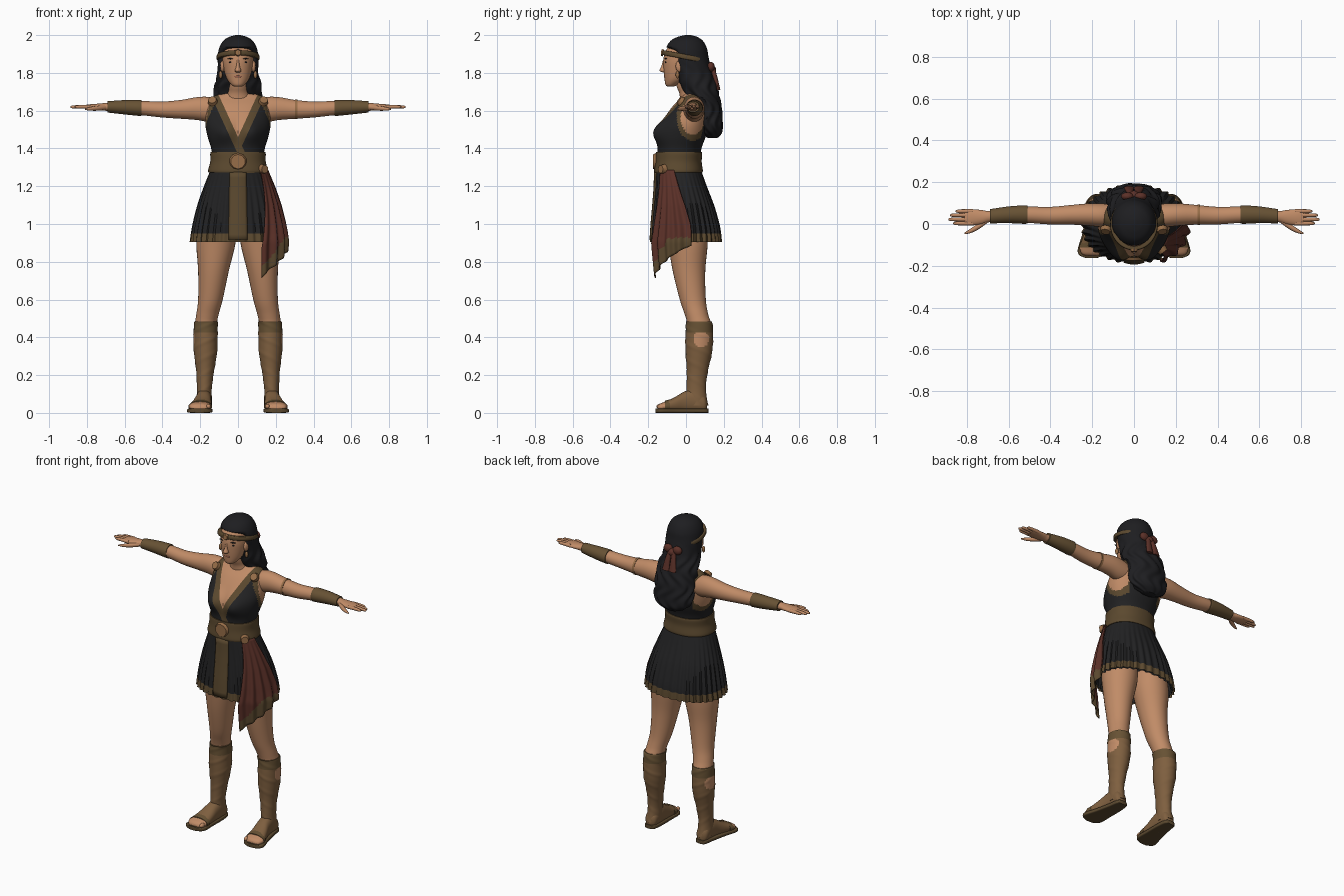
import bpy, bmesh, math
from mathutils import Vector


def material(name, rgb):
    m = bpy.data.materials.new(name)
    m.diffuse_color = (*rgb, 1)
    return m


SKIN = material("skin", (0.53, 0.26, 0.135))
BLACK = material("black cloth", (0.016, 0.016, 0.017))
HAIR = material("dark hair", (0.013, 0.013, 0.015))
TRIM = material("brown trim", (0.105, 0.066, 0.028))
CUFF = material("bracer leather", (0.135, 0.083, 0.034))
BOOT = material("boot leather", (0.21, 0.115, 0.05))
RED = material("red cloth", (0.105, 0.03, 0.021))
BRASS = material("brass", (0.31, 0.155, 0.065))
LIPS = material("lips", (0.33, 0.12, 0.075))


def finish(name, bm, mats, rule=None, mirror=False, solid=0):
    bmesh.ops.recalc_face_normals(bm, faces=bm.faces[:])
    for f in bm.faces:
        f.smooth = True
        if rule:
            f.material_index = rule(f.calc_center_median())
    me = bpy.data.meshes.new(name)
    bm.to_mesh(me)
    bm.free()
    for m in mats:
        me.materials.append(m)
    ob = bpy.data.objects.new(name, me)
    bpy.context.collection.objects.link(ob)
    if solid:
        ob.modifiers.new("thickness", "SOLIDIFY").thickness = solid
    if mirror:
        ob.modifiers.new("mirror", "MIRROR")
    return ob


def sample(rings, t):
    """Smooth interpolation of ring values at list position t."""
    i = min(int(t), len(rings) - 2)
    f = t - i
    p = [rings[max(0, min(len(rings) - 1, i + k))] for k in (-1, 0, 1, 2)]
    return [b + 0.5 * f * (c - a + f * (2*a - 5*b + 4*c - d + f * (3*(b - c) + d - a)))
            for a, b, c, d in zip(*p)]


def loft(name, axis, rings, mats, rule=None, n=32, sub=5, power=2.0, mod=None,
         cuts=(), caps=True, mirror=False):
    """Skin rings (position, centre 1, centre 2, radius 1, radius 2) along an axis."""
    bm = bmesh.new()
    loops = []
    for k in range((len(rings) - 1) * sub + 1):
        t, c1, c2, r1, r2 = sample(rings, k / sub)
        loop = []
        for j in range(n):
            a = math.tau * j / n
            c, s = math.cos(a), math.sin(a)
            u = c1 + r1 * math.copysign(abs(c) ** (2 / power), c)
            v = c2 + r2 * math.copysign(abs(s) ** (2 / power), s)
            p = Vector({"z": (u, v, t), "x": (t, u, v), "y": (u, t, v)}[axis])
            loop.append(bm.verts.new(mod(p, a, c1, c2) if mod else p))
        loops.append(loop)
    for A, B in zip(loops, loops[1:]):
        for j in range(n):
            bm.faces.new((A[j], A[(j+1) % n], B[(j+1) % n], B[j]))
    if caps:
        bm.faces.new(loops[0])
        bm.faces.new(loops[-1])
    for co, no in cuts:
        bmesh.ops.bisect_plane(bm, geom=bm.verts[:] + bm.edges[:] + bm.faces[:],
                               plane_co=co, plane_no=no, dist=1e-5)
    return finish(name, bm, mats, rule, mirror)


def sheet(name, func, nu, nv, mats, rule=None, solid=0.006):
    bm = bmesh.new()
    g = [[bm.verts.new(func(i / nu, j / nv)) for i in range(nu + 1)] for j in range(nv + 1)]
    for j in range(nv):
        for i in range(nu):
            bm.faces.new((g[j][i], g[j][i+1], g[j+1][i+1], g[j+1][i]))
    return finish(name, bm, mats, rule, solid=solid)


def ball(name, loc, radii, mat, mirror=False):
    bm = bmesh.new()
    bmesh.ops.create_uvsphere(bm, u_segments=16, v_segments=10, radius=1)
    for v in bm.verts:
        v.co = Vector([l + r * c for l, r, c in zip(loc, radii, v.co)])
    return finish(name, bm, [mat], mirror=mirror)


def disc(name, loc, normal, r, depth, mat, n=20, mirror=False):
    bm = bmesh.new()
    bmesh.ops.create_cone(bm, cap_ends=True, segments=n, radius1=r, radius2=r * 0.8, depth=depth)
    q = Vector(normal).to_track_quat("Z", "Y")
    for v in bm.verts:
        v.co = q @ v.co + Vector(loc)
    return finish(name, bm, [mat], mirror=mirror)


# Bodice: wrap neckline, arm openings and straps coloured by rule
SL, V0, W = 0.46, 1.46, 0.042


def bodice_rule(c):
    e = math.hypot((c.y - 0.035) / 0.085, (c.z - 1.565) / 0.125)
    if abs(c.x) > 0.105 and e < 1:
        return 0 if e < 0.74 else 2
    if c.y > 0.035:
        return 0 if c.z > 1.66 and abs(c.x) < 0.1 else 1
    left, right = (s * c.x - SL * (c.z - V0) for s in (-1, 1))
    if left >= 0:
        return 2 if left < W else 1
    return 0 if right < 0 else 2 if right < W else 1


def bust(p, a, cx, cy):
    if p.y < cy:
        d = ((abs(p.x) - 0.075) / 0.06) ** 2 + ((p.z - 1.49) / 0.06) ** 2
        p.y -= 0.04 * math.exp(-d)
    return p


loft("bodice", "z", [(1.27, 0, -.04, .150, .122), (1.34, 0, -.04, .136, .115),
     (1.40, 0, -.034, .142, .116), (1.46, 0, -.022, .160, .125), (1.52, 0, -.008, .172, .124),
     (1.58, 0, .012, .170, .113), (1.63, 0, .025, .162, .09), (1.67, 0, .035, .14, .06),
     (1.69, 0, .035, .085, .045)], [SKIN, BLACK, TRIM], bodice_rule, n=96, sub=9, power=2.2,
     mod=bust, cuts=[((s * o, 0, V0), (s, 0, -SL)) for s in (-1, 1) for o in (0, W)])
disc("strap_clasp", (.135, -.03, 1.652), (.15, -.8, .6), .027, .02, BRASS, mirror=True)
loft("neck", "z", [(1.64, 0, .02, .075, .05), (1.69, 0, .015, .056, .05), (1.73, 0, .0, .05, .05),
     (1.80, 0, -.01, .05, .055)], [SKIN])

# Belt and buckles
loft("belt", "z", [(1.272, 0, -.04, .156, .127), (1.285, 0, -.04, .158, .129),
     (1.33, 0, -.04, .147, .123), (1.37, 0, -.037, .147, .123), (1.382, 0, -.037, .145, .121)],
     [TRIM], n=48, power=2.2)
disc("belt_buckle", (0, -.165, 1.33), (0, -1, 0), .048, .018, BRASS, 10)
disc("sash_clasp", (.135, -.125, 1.29), (.6, -.8, 0), .027, .025, BRASS, 12)

# Pleated skirt, hem trim and lining
SKIRT = [(1.285, 0, -.04, .146, .12), (1.19, 0, -.025, .182, .138), (1.10, 0, -.012, .211, .158),
         (1.0, 0, -.003, .234, .176), (.95, 0, 0, .243, .182), (.905, 0, 0, .249, .186)]


def pleat(p, a, cx, cy):
    k = 1 + 0.028 * min(1, (1.29 - p.z) * 4) * math.cos(34 * a)
    return Vector((p.x * k, cy + (p.y - cy) * k, p.z))


def hem(c):
    return 1 if c.z < 0.95 else 0


loft("skirt", "z", SKIRT, [BLACK, TRIM], hem, n=204, sub=4, power=2.2, mod=pleat, caps=False)
loft("skirt_lining", "z", [(z, x, y, a - .012, b - .012) for z, x, y, a, b in SKIRT], [BLACK],
     n=204, sub=2, power=2.2, mod=pleat, caps=False)


def skirt_at(z):
    z = max(z, 0.905)
    for A, B in zip(SKIRT, SKIRT[1:]):
        if z >= B[0]:
            f = (A[0] - z) / (A[0] - B[0])
            return [a + (b - a) * f for a, b in zip(A, B)][2:]
    return SKIRT[-1][2:]


def panel(u, v):
    z = 1.275 - 0.36 * v
    cy, rx, ry = skirt_at(z)
    return Vector(((u - .5) * (.09 + .012 * v), cy - ry - .009 + .01 * (2*u - 1) ** 2, z))


sheet("front_panel", panel, 8, 12, [TRIM])


# Draped sash with folds, hanging below the hem
def sash(u, v):
    z = 1.285 + (0.715 + 0.17 * u ** 0.8 - 1.285) * v
    cy, rx, ry = skirt_at(z)
    w = min(1, v * 1.4)
    a = math.radians((-44 - 20 * w) * (1 - u) + (-8 + 14 * w) * u)
    o = .016 + .009 * math.sin(u * 26) * w
    drop = max(0, 0.905 - z)
    c, s = math.cos(a), math.sin(a)
    return Vector(((rx + o) * abs(c) ** .91 - drop * .12 * u,
                   cy + (ry + o) * math.copysign(abs(s) ** .91, s) + drop * .1 * (1 - u), z))


def sash_rule(c):
    u = max(0, min(1, (c.x - .11) / .14))
    return 1 if c.z < 0.77 + 0.16 * u ** 1.3 else 0


sheet("sash", sash, 40, 36, [RED, TRIM], sash_rule)

# Head and face
loft("head", "z", [(1.727, 0, -.082, .018, .016), (1.738, 0, -.075, .036, .034),
     (1.77, 0, -.052, .06, .062), (1.82, 0, -.036, .075, .083), (1.87, 0, -.027, .082, .093),
     (1.92, 0, -.018, .078, .088), (1.97, 0, -.005, .045, .055)], [SKIN], n=40)
loft("nose", "z", [(1.803, 0, -.112, .012, .012), (1.812, 0, -.120, .017, .021),
     (1.835, 0, -.115, .010, .016), (1.868, 0, -.109, .008, .013)], [SKIN], n=14)
ball("mouth", (0, -.108, 1.781), (.024, .009, .008), LIPS)
ball("eye", (.034, -.106, 1.856), (.014, .006, .0055), HAIR, True)
ball("eyebrow", (.036, -.106, 1.875), (.02, .009, .003), HAIR, True)
ball("ear", (.082, -.035, 1.835), (.012, .02, .03), SKIN, True)
ball("earring", (.092, -.045, 1.79), (.01, .01, .02), BRASS, True)


# Hair: cap and long wavy fall, pulled back around the face
def wave(p, a, cx, cy):
    k = 1 + 0.055 * max(0, min(1, (1.86 - p.z) * 8)) * math.cos(9 * a + 3 * math.sin(p.z * 34))
    p = Vector((p.x * k, cy + (p.y - cy) * k, p.z))
    if p.z < 1.935:
        f = min(1, (1.935 - p.z) / .03)
        p.y += (max(p.y, -.04) - p.y) * f
    return p


loft("hair", "z", [(2.0, 0, .01, .012, .015), (1.991, 0, .008, .045, .05),
     (1.97, 0, .004, .078, .085), (1.93, 0, .003, .1, .108), (1.88, 0, .012, .107, .108),
     (1.80, 0, .035, .108, .105), (1.74, 0, .06, .12, .1), (1.68, 0, .085, .125, .09),
     (1.60, 0, .11, .128, .078), (1.53, 0, .125, .125, .068), (1.485, 0, .135, .1, .055),
     (1.455, 0, .14, .045, .025)], [HAIR], n=72, sub=7, mod=wave)


def tilt(p, a, cx, cy):
    p.z -= 0.19 * (p.y - cy)
    return p


loft("headband", "z", [(1.872, 0, -.002, .11, .12), (1.876, 0, -.002, .114, .124),
     (1.894, 0, -.002, .112, .122), (1.898, 0, -.002, .107, .117)], [TRIM], n=48, sub=2, mod=tilt)
disc("headband_jewel", (0, -.126, 1.907), (0, -1, .1), .02, .012, BRASS, 6)
# Ribbon tied at the back of the head
ball("ribbon_knot", (0, .135, 1.815), (.026, .025, .025), RED)
ball("ribbon_bow", (.032, .132, 1.832), (.03, .02, .026), RED, True)
loft("ribbon_tail", "z", [(1.82, .012, .142, .014, .012), (1.77, .02, .156, .018, .012),
     (1.71, .024, .172, .024, .01)], [RED], n=16, mirror=True)

# Arms, bracers and hands
loft("arm", "x", [(.11, .04, 1.60, .055, .06), (.16, .042, 1.607, .056, .066),
     (.22, .045, 1.611, .053, .060), (.30, .044, 1.607, .047, .050), (.40, .040, 1.606, .042, .042),
     (.50, .044, 1.613, .039, .038), (.60, .044, 1.618, .034, .033), (.69, .036, 1.62, .027, .022),
     (.73, .033, 1.62, .034, .018), (.78, .032, 1.62, .039, .014), (.81, .032, 1.62, .036, .010)],
     [SKIN], n=28, mirror=True)
loft("bracer", "x", [(.51, .045, 1.614, .043, .042), (.53, .045, 1.615, .044, .042),
     (.60, .044, 1.618, .040, .038), (.69, .037, 1.62, .034, .03)], [CUFF], n=28, mirror=True)
for i, (y, tip) in enumerate([(.003, .865), (.022, .888), (.042, .88), (.061, .855)]):
    loft(f"finger_{i + 1}", "x", [(.77, y, 1.62, .01, .011), (.82, y, 1.621, .0098, .010),
         (tip - .012, y, 1.62, .008, .008), (tip, y, 1.619, .003, .003)], [SKIN], n=10, sub=3,
         mirror=True)
loft("thumb", "x", [(.70, .018, 1.617, .012, .012), (.74, -.008, 1.613, .015, .013),
     (.78, -.032, 1.61, .011, .010), (.81, -.045, 1.608, .004, .004)], [SKIN], n=12, mirror=True)
loft("armlet", "x", [(.303, .044, 1.607, .049, .052), (.316, .044, 1.607, .049, .052)], [BRASS],
     n=28, sub=1)

# Legs, boots and feet
LEG = [(1.0, .112, 0, .1, .11), (.90, .117, .01, .104, .105), (.75, .130, .016, .081, .086),
       (.60, .146, .036, .065, .069), (.52, .162, .056, .059, .062), (.47, .170, .070, .058, .064),
       (.40, .172, .070, .058, .067), (.32, .172, .068, .056, .064), (.22, .174, .06, .043, .051),
       (.13, .178, .054, .036, .047), (.04, .18, .06, .038, .052)]
loft("leg", "z", LEG, [SKIN], mirror=True)


def boot_rule(c):
    if c.x > .19 and math.hypot((c.y - .08) / .042, (c.z - .39) / .04) < 1:
        return 2
    if c.z > .43:
        return 1
    return 0


def straps(p, a, cx, cy):
    k = 1.09 + .035 * max(0, math.cos(2 * a + 75 * p.z)) ** 3
    return Vector((cx + (p.x - cx) * k, cy + (p.y - cy) * k, p.z))


loft("boot", "z", [(.485, .168, .066, .057, .063)] + LEG[5:], [BOOT, CUFF, SKIN], boot_rule,
     n=48, sub=9, mod=straps, mirror=True)
loft("foot", "y", [(.112, .18, .04, .02, .025), (.095, .18, .05, .037, .045),
     (.04, .18, .063, .041, .062), (-.01, .184, .056, .044, .056), (-.06, .192, .043, .052, .04),
     (-.11, .20, .034, .058, .026), (-.14, .202, .03, .05, .018), (-.152, .202, .026, .03, .01)],
     [BOOT, SKIN], lambda c: 1 if c.y < -.105 else 0, n=28, power=2.3, mirror=True)
for i in range(5):
    ball(f"toe_{i + 1}", (.156 + .023 * i, -.137 + .006 * i, .034), (.0125, .02, .013), SKIN, True)
loft("toe_strap", "y", [(-.085, .196, .036, .059, .036), (-.112, .2, .033, .063, .031)], [CUFF],
     n=28, sub=2, mirror=True)
loft("sole", "y", [(.118, .18, .012, .02, .012), (.105, .18, .012, .036, .012),
     (.04, .182, .012, .046, .012), (-.05, .192, .012, .056, .012), (-.12, .202, .012, .067, .012),
     (-.148, .204, .012, .058, .012), (-.162, .204, .012, .03, .012)], [TRIM], n=28, power=5,
     mirror=True)

# Smooth shading with sharp edges kept
for ob in bpy.context.scene.objects:
    ob.select_set(True)
    bpy.context.view_layer.objects.active = ob
bpy.ops.object.shade_smooth_by_angle(angle=math.radians(40))
